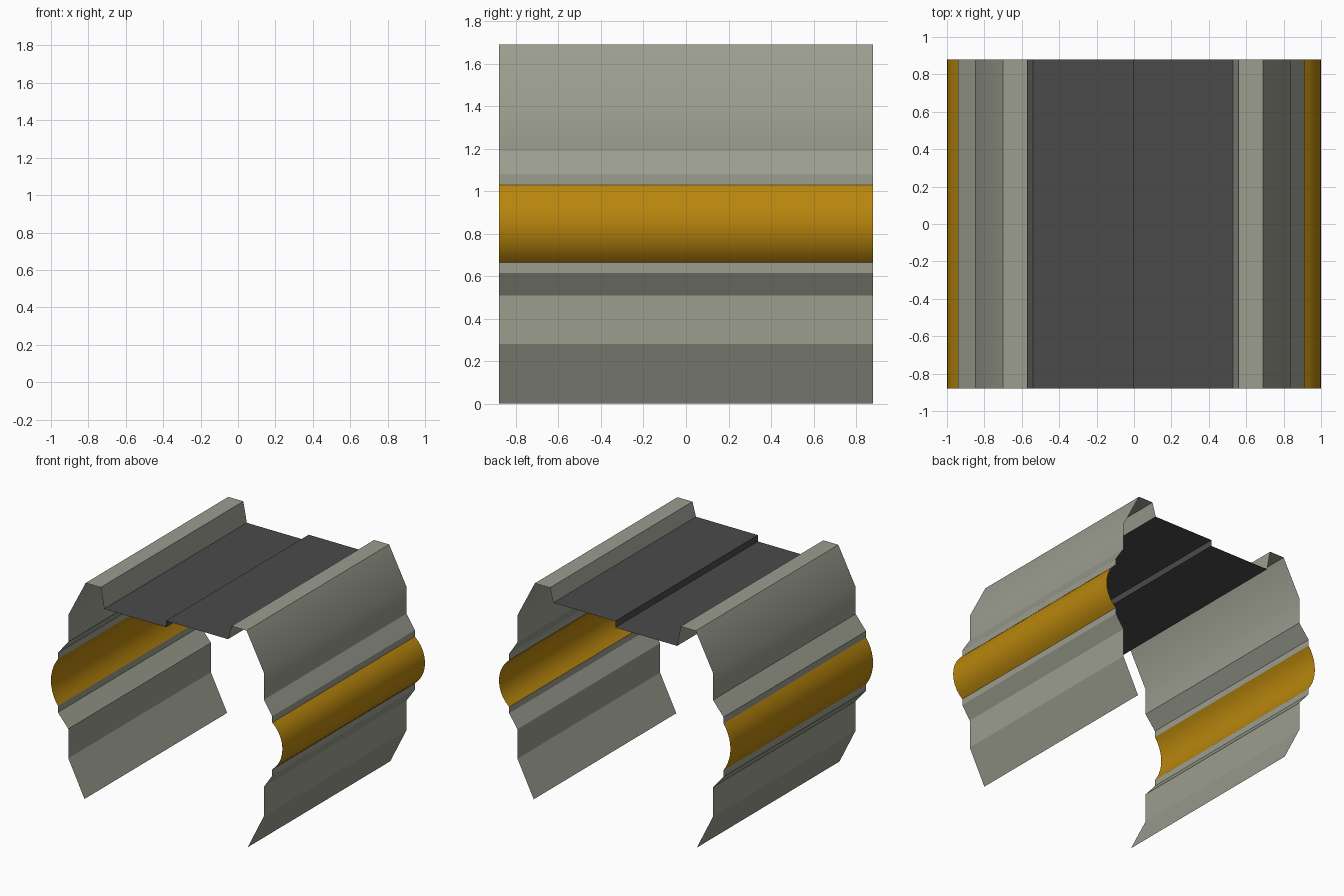
import bpy, bmesh, math

if "Cube" in bpy.data.objects:
    bpy.data.objects.remove(bpy.data.objects["Cube"])

HALF = 0.88  # half length along y


def material(name, rgb):
    m = bpy.data.materials.new(name)
    m.diffuse_color = (*rgb, 1.0)
    m.use_nodes = True
    m.node_tree.nodes["Principled BSDF"].inputs["Base Color"].default_value = m.diffuse_color
    return m


GREY = material("warm grey", (0.328, 0.337, 0.275))
GOLD = material("gold", (0.479, 0.238, 0.004))
DARK = material("charcoal", (0.069, 0.069, 0.069))


def sheet(name, profile, mat, flip=False, smooth=0):
    """Extrude an open (x, z) profile along y into a thin sheet."""
    bm = bmesh.new()
    front = [bm.verts.new((x, -HALF, z)) for x, z in profile]
    back = [bm.verts.new((x, HALF, z)) for x, z in profile]
    for i in range(len(profile) - 1):
        quad = [front[i], back[i], back[i + 1], front[i + 1]]
        bm.faces.new(quad[::-1] if flip else quad)
    me = bpy.data.meshes.new(name)
    bm.to_mesh(me)
    bm.free()
    me.materials.append(mat)
    ob = bpy.data.objects.new(name, me)
    bpy.context.collection.objects.link(ob)
    if smooth:
        bpy.ops.object.select_all(action='DESELECT')
        ob.select_set(True)
        bpy.context.view_layer.objects.active = ob
        bpy.ops.object.shade_smooth_by_angle(angle=math.radians(smooth))
    return ob


def arc(x0, x1, z0, z1, n=10):
    """Circular arc bulging from x0 out to x1 between heights z0 and z1."""
    h, s = (z1 - z0) / 2, x1 - x0
    r = (h * h + s * s) / (2 * s)
    a = math.asin(h / r)
    ts = [-a + 2 * a * i / n for i in range(n + 1)]
    return [(x1 - r + r * math.cos(t), (z0 + z1) / 2 + r * math.sin(t)) for t in ts]


# side walls: lower skirt, gold bulge, upper wall with rolled rail
for side, label, ledge, floor_z in ((1, "right", 0.912, 1.58), (-1, "left", 0.94, 1.53)):
    off = -0.005
    flip = side > 0

    def place(pts):
        return [(side * x + off, z) for x, z in pts]

    out = ledge - off * side
    # normals point outward on both sides
    sheet(label + "_lower_wall",
          place([(0.705, 0), (0.845, 0.28), (0.845, 0.51), (out, 0.615), (out, 0.665)]),
          GREY, not flip)
    sheet(label + "_gold_band",
          place(arc(out, 1.0 - off * side, 0.665, 1.03)), GOLD, not flip, 30)
    sheet(label + "_upper_wall",
          place([(out, 1.03), (out, 1.08), (0.845, 1.19), (0.845, 1.40),
                 (0.695, 1.69), (0.565, 1.69), (0.535, floor_z)]),
          GREY, not flip, 31)

# stepped deck between the rails
sheet("deck", [(-0.54, 1.53), (-0.005, 1.53), (-0.005, 1.58), (0.53, 1.58)], DARK, True)
